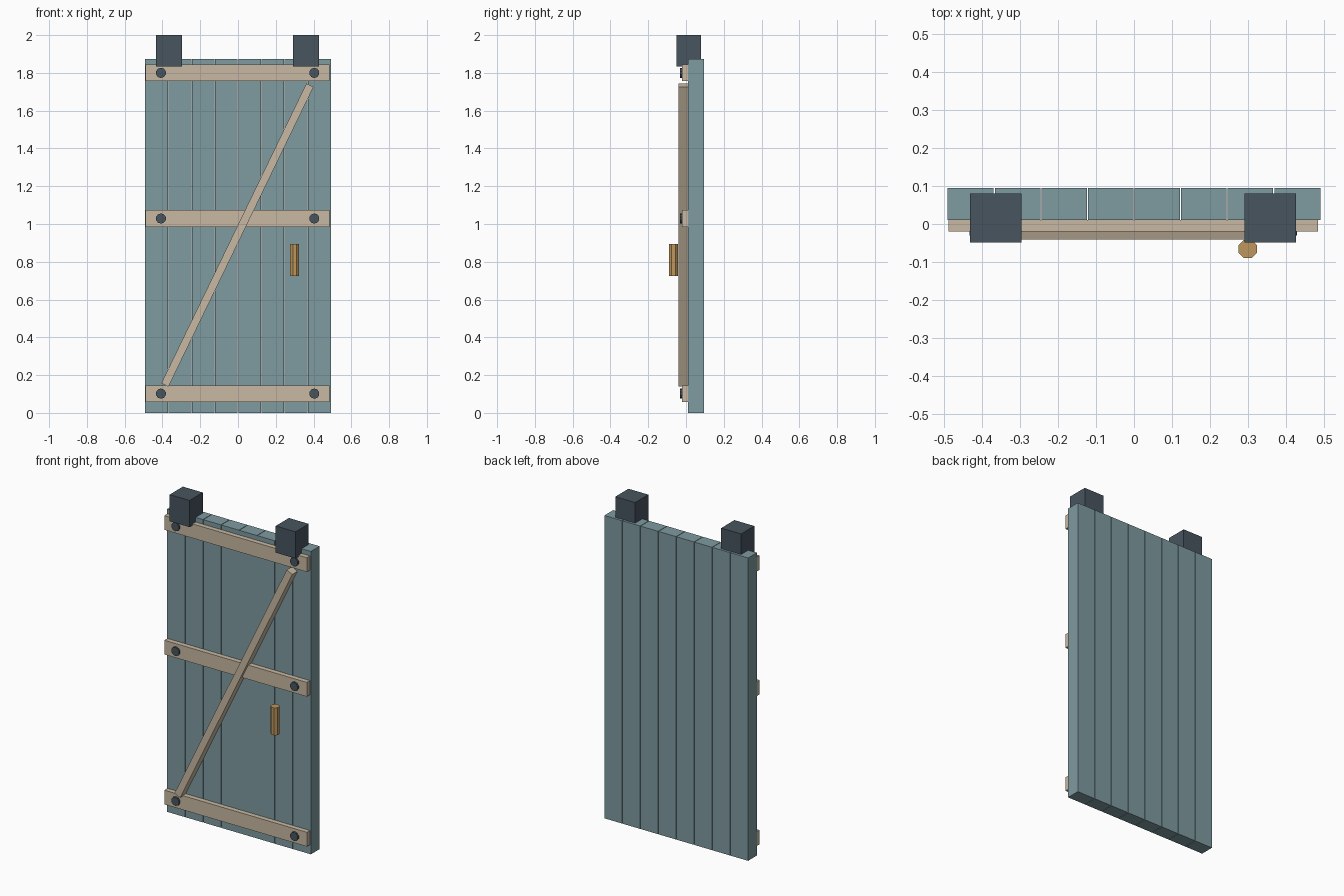
import bpy
import math
from mathutils import Matrix

cube = bpy.data.objects.get("Cube")
if cube:
    bpy.data.objects.remove(cube, do_unlink=True)


def make_material(name, rgb):
    mat = bpy.data.materials.new(name)
    mat.use_nodes = True
    colour = (*rgb, 1.0)
    mat.diffuse_color = colour
    mat.node_tree.nodes["Principled BSDF"].inputs["Base Color"].default_value = colour
    return mat


blue_paint = make_material("blue_grey_paint", (0.21, 0.325, 0.35))
pale_wood = make_material("pale_wood", (0.58, 0.485, 0.36))
dark_iron = make_material("dark_iron", (0.063, 0.09, 0.112))
warm_wood = make_material("warm_wood", (0.52, 0.31, 0.11))


def finish(name, mat):
    obj = bpy.context.object
    obj.name = obj.data.name = name
    obj.data.materials.append(mat)
    return obj


def box(name, mat, x, y, z, tilt=0.0):
    """Box spanning the (low, high) ranges, optionally tilted about its own y axis."""
    centre = [sum(r) / 2 for r in (x, y, z)]
    size = [r[1] - r[0] for r in (x, y, z)]
    bpy.ops.mesh.primitive_cube_add(size=1, location=centre)
    obj = finish(name, mat)
    obj.data.transform(Matrix.Rotation(tilt, 4, "Y") @ Matrix.Diagonal((*size, 1)))
    return obj


def cylinder(name, mat, sides, radius, depth, location, rotation):
    bpy.ops.mesh.primitive_cylinder_add(vertices=sides, radius=radius, depth=depth,
                                        location=location, rotation=rotation)
    return finish(name, mat)


# Vertical planks with hairline gaps
PLANKS, HALF_WIDTH, GAP = 8, 0.4915, 0.003
pitch = 2 * HALF_WIDTH / PLANKS
for i in range(PLANKS):
    left = -HALF_WIDTH + i * pitch
    box(f"plank_{i + 1}", blue_paint,
        (left + (GAP / 2 if i else 0), left + pitch - (GAP / 2 if i < PLANKS - 1 else 0)),
        (0.01, 0.095), (0, 1.873))

# Cross battens, each with a bolt near both ends
for level, z in (("bottom", 0.102), ("middle", 1.029), ("top", 1.8)):
    box(f"{level}_batten", pale_wood, (-0.49, 0.485), (-0.02, 0.01), (z - 0.044, z + 0.044))
    for side, x in (("right", -0.408), ("left", 0.404)):
        cylinder(f"{level}_{side}_bolt", dark_iron, 10, 0.027, 0.03,
                 (x, -0.016, z), (math.pi / 2, 0, 0))

# Diagonal brace from the lower right to the upper left
start, end = (-0.387, 0.148), (0.381, 1.735)
dx, dz = end[0] - start[0], end[1] - start[1]
length = math.hypot(dx, dz)
mid_x, mid_z = (start[0] + end[0]) / 2, (start[1] + end[1]) / 2
box("diagonal_brace", pale_wood, (mid_x - 0.021, mid_x + 0.021), (-0.041, 0.01),
    (mid_z - length / 2, mid_z + length / 2), tilt=math.atan2(dx, dz))

# Hanger blocks over the top edge
for side, x in (("right", -0.365), ("left", 0.36)):
    box(f"{side}_hanger", dark_iron, (x - 0.068, x + 0.068), (-0.049, 0.08), (1.835, 2.0))

# Upright handle
cylinder("handle", warm_wood, 8, 0.026, 0.17, (0.3, -0.066, 0.81), (0, 0, math.pi / 8))
